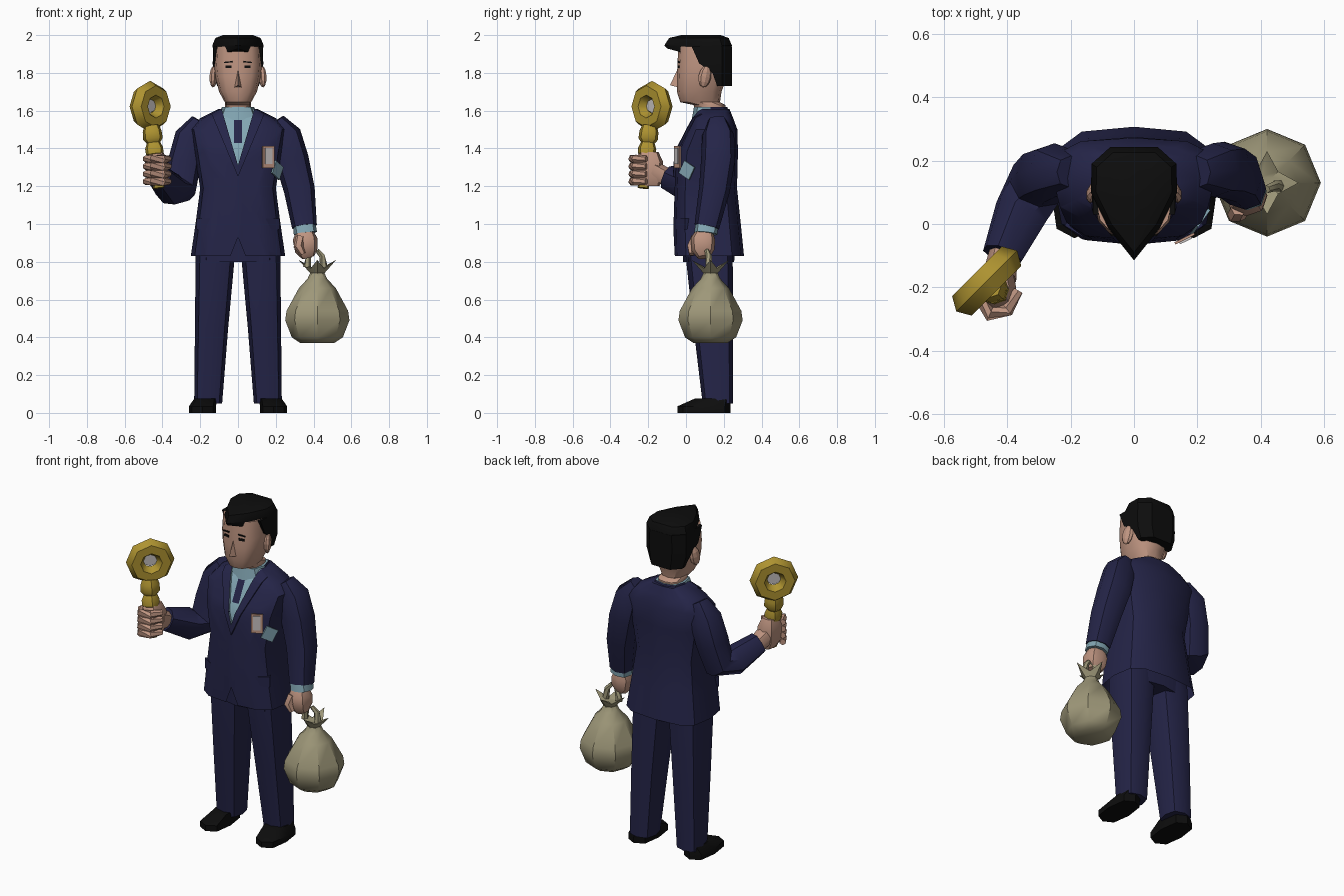
import bpy, bmesh, math
from mathutils import Vector

cube = bpy.data.objects.get("Cube")
if cube:
    bpy.data.objects.remove(cube, do_unlink=True)


def material(name, rgb):
    m = bpy.data.materials.new(name)
    m.use_nodes = True
    m.diffuse_color = (*rgb, 1)
    m.node_tree.nodes["Principled BSDF"].inputs["Base Color"].default_value = (*rgb, 1)
    return m


navy = material("navy cloth", (0.018, 0.018, 0.065))
skin = material("skin", (0.52, 0.30, 0.22))
black = material("black", (0.004, 0.004, 0.004))
shirt_blue = material("shirt blue", (0.23, 0.39, 0.46))
gold = material("gold", (0.42, 0.29, 0.03))
canvas = material("canvas", (0.34, 0.31, 0.19))
pale = material("pale grey", (0.55, 0.52, 0.52))


def finish(bm, name, mats, angle=40):
    bmesh.ops.recalc_face_normals(bm, faces=bm.faces)
    mesh = bpy.data.meshes.new(name)
    bm.to_mesh(mesh)
    bm.free()
    obj = bpy.data.objects.new(name, mesh)
    bpy.context.collection.objects.link(obj)
    for m in mats:
        mesh.materials.append(m)
    bpy.ops.object.select_all(action="DESELECT")
    obj.select_set(True)
    bpy.context.view_layer.objects.active = obj
    bpy.ops.object.shade_smooth_by_angle(angle=math.radians(angle))
    return obj


def ring(cx, cy, z, rx, ry, n=8, p=0.7):
    """Rounded-box outline at height z."""
    pts = []
    for i in range(n):
        a = 2 * math.pi * i / n
        c, s = math.cos(a), math.sin(a)
        pts.append((cx + rx * math.copysign(abs(c) ** p, c),
                    cy + ry * math.copysign(abs(s) ** p, s), z))
    return pts


def loft_mesh(rings, caps=(True, True)):
    bm = bmesh.new()
    rows = [[bm.verts.new(p) for p in r] for r in rings]
    n = len(rows[0])
    for a, b in zip(rows, rows[1:]):
        for i in range(n):
            j = (i + 1) % n
            bm.faces.new((a[i], a[j], b[j], b[i]))
    if caps[0]:
        bm.faces.new(rows[0])
    if caps[1]:
        bm.faces.new(rows[-1])
    return bm


def loft(name, mat, rings, angle=40):
    return finish(loft_mesh(rings), name, [mat], angle)


def limb(name, mat, pts, n=8, flat=1.0):
    """Tube through (x, y, z, radius) points."""
    rings = []
    for i, q in enumerate(pts):
        a, b = pts[max(i - 1, 0)], pts[min(i + 1, len(pts) - 1)]
        turn = Vector((0, 0, -1)).rotation_difference(Vector(b[:3]) - Vector(a[:3]))
        rings.append([Vector(q[:3]) + turn @ Vector(p)
                      for p in ring(0, 0, 0, q[3] * flat, q[3], n, 0.85)])
    return loft(name, mat, rings)


def box(name, mat, loc, size, rot=(0, 0, 0)):
    bpy.ops.mesh.primitive_cube_add(size=1, location=loc, rotation=rot)
    o = bpy.context.object
    o.name, o.scale = name, size
    o.data.materials.append(mat)
    return o


# Jacket: lofted shell, cut for shirt front, tie, lapels and hem notch
body = [(.83, .122, .25, .185), (1.0, .112, .225, .178), (1.19, .105, .2, .165),
        (1.38, .112, .232, .163), (1.5, .14, .255, .132), (1.56, .145, .2, .105),
        (1.61, .155, .1, .075)]
bm = loft_mesh([ring(0, cy, z, rx, ry, 12, 0.6) for z, cy, rx, ry in body], (False, True))


def front_faces():
    return [f for f in bm.faces if f.calc_center_median().y < 0.1]


def cut(co, normal):
    fs = front_faces()
    geom = fs + list({e for f in fs for e in f.edges}) + list({v for f in fs for v in f.verts})
    bmesh.ops.bisect_plane(bm, geom=geom, plane_co=co, plane_no=normal, dist=1e-5)


for s in (-1, 1):
    cut((0, 0, 1.31), (1, 0, -.29 * s))
    cut((0, 0, 1.25), (1, 0, -.42 * s))
    cut((0, 0, .93), (1, 0, .4 * s))
    cut((.022 * s, 0, 0), (1, 0, 0))
cut((0, 0, 1.43), (0, 0, 1))
lapels, notch = [], []
for f in front_faces():
    c = f.calc_center_median()
    if abs(c.x) < .29 * (c.z - 1.31):
        f.material_index = 0 if abs(c.x) < .022 and c.z > 1.43 else 1
    elif abs(c.x) < .42 * (c.z - 1.25):
        lapels.append(f)
    elif abs(c.x) < .4 * (.93 - c.z):
        notch.append(f)
bmesh.ops.delete(bm, geom=notch, context="FACES")
new = bmesh.ops.extrude_face_region(bm, geom=lapels)["geom"]
bmesh.ops.translate(bm, vec=(0, -.012, 0), verts=[g for g in new if isinstance(g, bmesh.types.BMVert)])
finish(bm, "jacket", [navy, shirt_blue])

# Collar: blue in front, jacket cloth behind
bm = loft_mesh([ring(0, .135, 1.55, .115, .105), ring(0, .13, 1.62, .085, .088)])
for f in bm.faces:
    f.material_index = 1 if f.calc_center_median().y > .15 else 0
finish(bm, "collar", [shirt_blue, navy])

# Trousers and shoes
loft("hips", navy, [ring(0, .12, .8, .215, .135), ring(0, .12, 1.0, .2, .15)])
for s, side in ((1, "left"), (-1, "right")):
    loft(side + "_leg", navy, [
        ring(s * .158, .168, .05, .074, .08), ring(s * .14, .145, .45, .088, .105),
        ring(s * .12, .122, .84, .104, .125), ring(s * .115, .12, .93, .1, .125)])
    loft(side + "_shoe", black, [
        ring(s * .188, .095, 0, .072, .14), ring(s * .188, .095, .035, .072, .14),
        ring(s * .172, .14, .075, .06, .095)])
    box(side + "_pocket_flap", navy, (s * .175, -.015, 1.0), (.085, .03, .06), (0, 0, s * .55))

# Arms
limb("left_sleeve", navy, [(.2, .165, 1.545, .05), (.25, .17, 1.47, .085), (.285, .17, 1.34, .09),
                           (.325, .15, 1.18, .082), (.352, .11, .985, .066)])
limb("left_cuff", shirt_blue, [(.35, .11, 1.0, .06), (.357, .105, .95, .062)])
limb("left_hand", skin, [(.352, .1, .97, .042), (.355, .09, .92, .065), (.362, .09, .86, .06),
                         (.372, .095, .825, .035)])
limb("left_thumb", skin, [(.33, .05, .93, .025), (.32, .03, .88, .026), (.345, .03, .84, .015)], 6)
limb("right_sleeve", navy, [(-.2, .165, 1.545, .05), (-.25, .17, 1.46, .085), (-.285, .155, 1.32, .088),
                            (-.31, .125, 1.19, .09), (-.355, .04, 1.185, .085), (-.415, -.1, 1.25, .064)])
loft("right_fist", skin, [ring(-.425, -.19, 1.2, .035, .05), ring(-.428, -.2, 1.24, .056, .075),
                          ring(-.432, -.2, 1.33, .06, .078), ring(-.435, -.195, 1.38, .04, .05)])
limb("right_wrist", skin, [(-.41, -.08, 1.24, .045), (-.425, -.17, 1.28, .055)])
for i in range(4):
    z = 1.225 + i * .04
    limb("right_finger", skin, [(-.49, -.23, z, .018), (-.455, -.285, z, .022),
                                (-.4, -.27, z, .022), (-.365, -.21, z, .016)], 6)

# Head, nose, ears and eyes
head = [(1.56, .135, .07, .07), (1.63, .125, .07, .085), (1.645, .075, .07, .105),
        (1.7, .07, .1, .118), (1.78, .085, .12, .132), (1.84, .09, .126, .136), (1.94, .09, .12, .13)]
loft("head", skin, [ring(0, cy, z, rx, ry, 12, .75) for z, cy, rx, ry in head])
bm = bmesh.new()
nose = [bm.verts.new(p) for p in ((-.024, -.03, 1.72), (.024, -.03, 1.72), (0, -.03, 1.85), (0, -.085, 1.735))]
bmesh.ops.convex_hull(bm, input=nose)
finish(bm, "nose", [skin], 20)
for s, side in ((1, "left"), (-1, "right")):
    bpy.ops.mesh.primitive_uv_sphere_add(segments=8, ring_count=6, radius=1, location=(s * .13, .1, 1.78))
    ear = bpy.context.object
    ear.name, ear.scale, ear.rotation_euler = side + "_ear", (.02, .035, .058), (-.2, 0, s * .3)
    ear.data.materials.append(skin)
    box(side + "_eye", black, (s * .05, -.037, 1.832), (.034, .008, .014), (0, 0, s * .2))
    box(side + "_eyebrow", black, (s * .052, -.037, 1.857), (.045, .008, .007), (0, s * .1, s * .2))

# Hair: pointed fringe crown and a block down the nape
half = [(0, -.115), (.08, -.015), (.136, .1), (.134, .19), (.075, .243)]
outline = half + [(-x, y) for x, y in reversed(half[1:])]


def crown(z, k, droop=0):
    return [(x * k, .1 + (y - .1) * k, z + droop * max(0, -y)) for x, y in outline]


loft("hair_crown", black, [crown(1.9, .92, .25), crown(1.945, 1), crown(1.985, .88), crown(2.0, .58)])


def nape(z, front, k):
    return [(-.132 * k, front, z), (.132 * k, front, z), (.134 * k, .19, z),
            (.075 * k, .243, z), (-.075 * k, .243, z), (-.134 * k, .19, z)]


loft("hair_back", black, [nape(1.73, .165, .82), nape(1.8, .14, .98), nape(1.85, .07, 1), nape(1.94, .03, .98)])

# Breast pocket card and blue handkerchief
box("pocket_card_border", skin, (.16, -.046, 1.355), (.068, .008, .115), (0, 0, .46))
box("pocket_card", pale, (.163, -.051, 1.36), (.042, .008, .085), (0, 0, .46))
box("handkerchief", shirt_blue, (.208, .005, 1.285), (.075, .009, .075), (0, .5, .95))

# Golden key
bpy.ops.mesh.primitive_torus_add(major_segments=8, minor_segments=6, major_radius=.086, minor_radius=.05,
                                 location=(-.465, -.18, 1.622), rotation=(math.pi / 2, 0, math.pi / 4))
bow = bpy.context.object
bow.name = "key_bow"
bow.data.materials.append(gold)
bpy.ops.object.shade_smooth_by_angle(angle=math.radians(40))
bpy.ops.mesh.primitive_cylinder_add(vertices=8, radius=.042, depth=.008, location=(-.465, -.18, 1.632),
                                    rotation=(math.pi / 2, 0, math.pi / 4))
bpy.context.object.name = "key_hole_disc"
bpy.context.object.data.materials.append(pale)
shaft = [(1.52, .04), (1.49, .05), (1.45, .052), (1.43, .036), (1.4, .048), (1.37, .046), (1.36, .034), (1.19, .03)]
limb("key_shaft", gold, [(-.42 - (z - 1.2) * .12, -.225 + (z - 1.2) * .1, z, r) for z, r in shaft])

# Money sack with a gathered, ruffled neck
sack = [(.37, .09), (.4, .135), (.49, .17), (.54, .163), (.66, .098), (.71, .052), (.74, .038)]
rings = [ring(.42, .13, z, r, r, 8, 1) for z, r in sack]
ruffle = []
for i in range(8):
    a, r, z = math.pi * i / 4, (.1, .05)[i % 2], (.81, .765)[i % 2]
    ruffle.append((.42 + r * math.cos(a), .13 + r * math.sin(a), z))
rings += [ruffle, ring(.42, .13, .765, .025, .025, 8, 1)]
loft("money_sack", canvas, rings)
for s in (-1, 1):
    limb("sack_gather", canvas, [(.41 + s * .045, .12, .77, .02), (.41 + s * .035, .12, .83, .016),
                                 (.41 + s * .01, .11, .86, .012)], 6)
